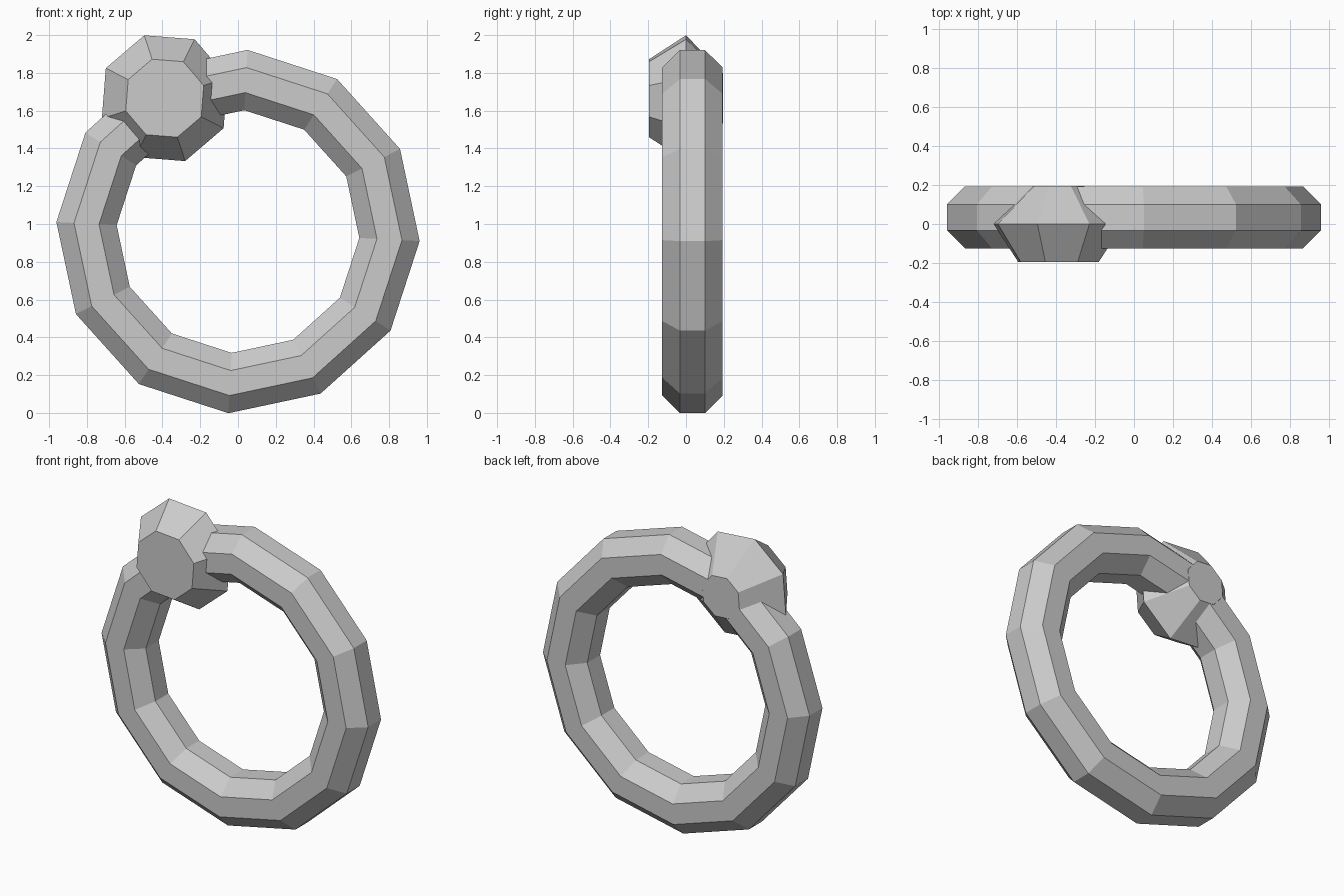
import bpy
import bmesh
from math import cos, sin, radians

cube = bpy.data.objects.get("Cube")
if cube:
    bpy.data.objects.remove(cube, do_unlink=True)

grey = bpy.data.materials.new("stone grey")
colour = (0.6, 0.6, 0.6, 1)
grey.diffuse_color = colour
grey.use_nodes = True
grey.node_tree.nodes["Principled BSDF"].inputs["Base Color"].default_value = colour


def polygon(bm, centre, radius, y, sides, start):
    """Add a loop of vertices facing along y."""
    x, z = centre
    angles = [radians(start + 360 * i / sides) for i in range(sides)]
    return [bm.verts.new((x + radius * cos(a), y, z + radius * sin(a))) for a in angles]


def bridge(bm, first, second):
    """Join two loops with quads."""
    for i in range(len(first)):
        j = (i + 1) % len(first)
        bm.faces.new((first[i], first[j], second[j], second[i]))


def finish(bm, name):
    bmesh.ops.recalc_face_normals(bm, faces=bm.faces)
    mesh = bpy.data.meshes.new(name)
    bm.to_mesh(mesh)
    bm.free()
    mesh.materials.append(grey)
    obj = bpy.data.objects.new(name, mesh)
    bpy.context.collection.objects.link(obj)
    return obj


# Ring band: twelve segments with an octagonal section
bm = bmesh.new()
tube = 0.173
loops = []
for k in range(8):
    a = radians(22.5 + 45 * k)
    loops.append(polygon(bm, (0, 0.96), 0.803 + tube * cos(a),
                         0.034 + tube * sin(a), 12, -3))
for k in range(8):
    bridge(bm, loops[k], loops[(k + 1) % 8])
finish(bm, "ring_band")

# Gem: flat table in front, wide girdle, narrow back
bm = bmesh.new()
centre = (-0.388, 1.666)
table = polygon(bm, centre, 0.217, -0.196, 8, 18)
girdle = polygon(bm, centre, 0.35, 0, 8, 18)
back = polygon(bm, centre, 0.14, 0.195, 8, 18)
bridge(bm, table, girdle)
bridge(bm, girdle, back)
bm.faces.new(table)
bm.faces.new(back)
finish(bm, "gem")
